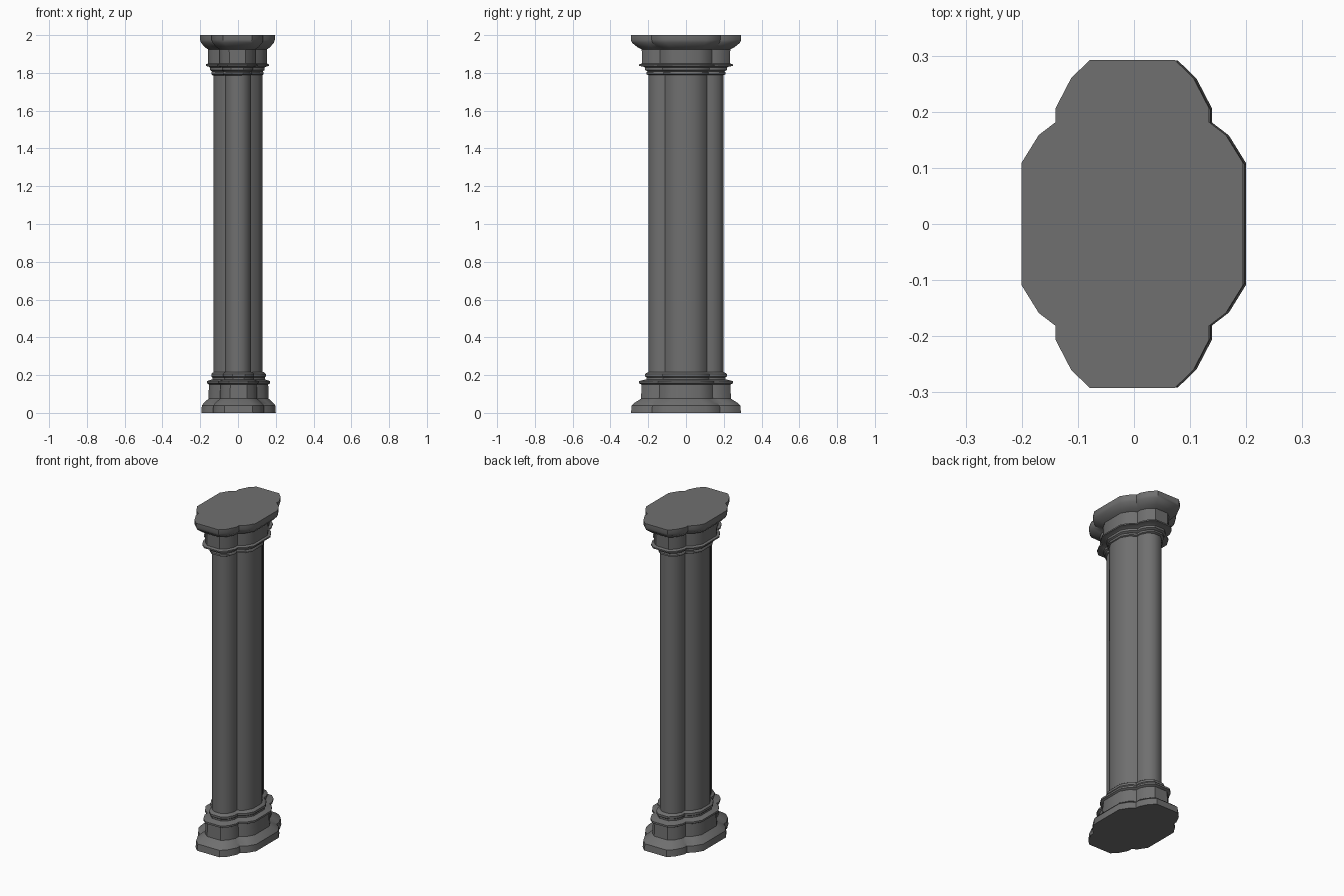
import bpy, bmesh

if "Cube" in bpy.data.objects:
    bpy.data.objects.remove(bpy.data.objects["Cube"])

# Quarter cross-sections: slim lobed shaft and wide faceted slab (same point count)
SLIM = [(0.023, 0.198), (0.053, 0.175), (0.070, 0.140), (0.070, 0.112), (0.104, 0.090), (0.131, 0.043)]
WIDE = [(0.077, 0.294), (0.110, 0.262), (0.138, 0.208), (0.138, 0.183), (0.168, 0.160), (0.199, 0.110)]

# Dark stone
stone = bpy.data.materials.new("dark_stone")
stone.diffuse_color = (0.16, 0.16, 0.16, 1)
stone.use_nodes = True
stone.node_tree.nodes["Principled BSDF"].inputs["Base Color"].default_value = stone.diffuse_color


def outline(t):
    """Full closed outline, blended from slim (t=0) to wide (t=1)."""
    q = [(a[0] + (b[0] - a[0]) * t, a[1] + (b[1] - a[1]) * t) for a, b in zip(SLIM, WIDE)]
    right = q + [(x, -y) for x, y in reversed(q)]
    return right + [(-x, -y) for x, y in right]


def stack(name, profile, dx=0.0, angle=0.6):
    """Loft the outline through (height, spread) steps."""
    bm = bmesh.new()
    rings = [[bm.verts.new((x + dx, y, z)) for x, y in outline(t)] for z, t in profile]
    n = len(rings[0])
    for lo, hi in zip(rings, rings[1:]):
        for i in range(n):
            j = (i + 1) % n
            bm.faces.new((lo[i], lo[j], hi[j], hi[i]))
    bm.faces.new(rings[0])
    bm.faces.new(rings[-1])
    bmesh.ops.recalc_face_normals(bm, faces=bm.faces)
    me = bpy.data.meshes.new(name)
    bm.to_mesh(me)
    bm.free()
    me.materials.append(stone)
    ob = bpy.data.objects.new(name, me)
    bpy.context.collection.objects.link(ob)
    bpy.ops.object.select_all(action='DESELECT')
    ob.select_set(True)
    bpy.context.view_layer.objects.active = ob
    bpy.ops.object.shade_smooth_by_angle(angle=angle)


# Moulded foot: plinth, sloped shoulder, ledge and neck rings
stack("base", [(0, 0.97), (0.04, 0.93), (0.055, 0.75), (0.075, 0.42), (0.15, 0.38),
               (0.157, 0.52), (0.168, 0.52), (0.173, 0.32), (0.178, 0.12), (0.188, 0.12),
               (0.193, 0.19), (0.206, 0.19), (0.211, 0.12), (0.217, 0.0)], dx=0.003)

# Clustered shaft, rounded lobes with sharp valleys between
stack("shaft", [(0.20, 0), (1.80, 0)], angle=0.8)

# Moulded head, echoing the foot
stack("capital", [(1.787, 0.0), (1.793, 0.11), (1.803, 0.11), (1.808, 0.06), (1.815, 0.19),
                  (1.828, 0.19), (1.833, 0.3), (1.837, 0.53), (1.845, 0.53), (1.85, 0.36),
                  (1.925, 0.38), (1.935, 0.6), (1.96, 0.92), (1.975, 0.98), (2.0, 0.98)], dx=-0.003)
